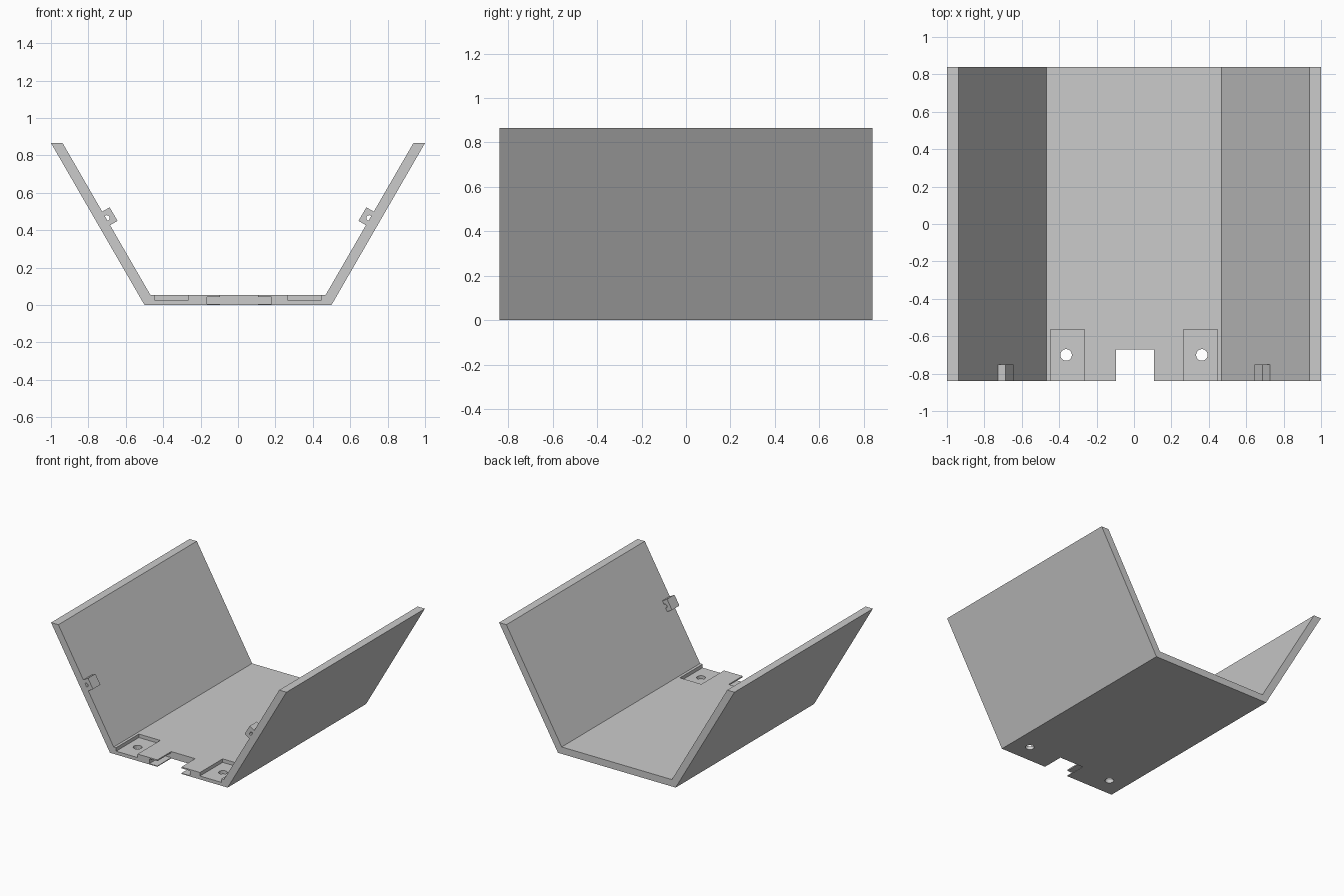
import bpy, bmesh, math
from mathutils import Matrix, Vector

if "Cube" in bpy.data.objects:
    bpy.data.objects.remove(bpy.data.objects["Cube"])

FRONT, BACK = -0.84, 0.84
THICK = 0.053
SLOPE = math.radians(60)

# Single plain grey plastic
grey = bpy.data.materials.new("grey plastic")
grey.use_nodes = True
colour = (0.6, 0.6, 0.6, 1)
grey.diffuse_color = colour
grey.node_tree.nodes["Principled BSDF"].inputs["Base Color"].default_value = colour


def finish(name, bm):
    bmesh.ops.recalc_face_normals(bm, faces=bm.faces)
    mesh = bpy.data.meshes.new(name)
    bm.to_mesh(mesh)
    bm.free()
    mesh.materials.append(grey)
    obj = bpy.data.objects.new(name, mesh)
    bpy.context.collection.objects.link(obj)
    return obj


def extrude_y(name, profile, y0, y1):
    bm = bmesh.new()
    face = bm.faces.new([bm.verts.new((x, y0, z)) for x, z in profile])
    out = bmesh.ops.extrude_face_region(bm, geom=[face])
    verts = [v for v in out["geom"] if isinstance(v, bmesh.types.BMVert)]
    bmesh.ops.translate(bm, verts=verts, vec=(0, y1 - y0, 0))
    return finish(name, bm)


def box(name, x0, x1, y0, y1, z0, z1):
    return extrude_y(name, [(x0, z0), (x1, z0), (x1, z1), (x0, z1)], y0, y1)


def cylinder(name, radius, depth, centre, sides, rotation=Matrix()):
    bm = bmesh.new()
    bmesh.ops.create_cone(bm, cap_ends=True, segments=sides, radius1=radius,
                          radius2=radius, depth=depth,
                          matrix=Matrix.Translation(centre) @ rotation)
    return finish(name, bm)


def carve(obj, cutters):
    for cutter in cutters:
        cutter.hide_render = True
        mod = obj.modifiers.new("cut", "BOOLEAN")
        mod.operation = "DIFFERENCE"
        mod.solver = "EXACT"
        mod.object = cutter
        bpy.ops.object.select_all(action="DESELECT")
        bpy.context.view_layer.objects.active = obj
        bpy.ops.object.modifier_apply(modifier=mod.name)
        bpy.data.objects.remove(cutter)


# Tray: flat base with two outward sloping walls
half = [(0.5, 0), (1, 0.866), (0.938, 0.866), (0.468, THICK)]
tray = extrude_y("tray", half + [(-x, z) for x, z in reversed(half)], FRONT, BACK)

# Front notch with a groove along each of its edges
cutters = [box("notch", -0.097, 0.107, -1, -0.672, -0.1, 0.2),
           box("groove", -0.165, 0.18, -1, -0.672, 0.006, 0.043)]

# Recessed screw pads and their through holes
for side in (-1, 1):
    xs = sorted((side * 0.265, side * 0.447))
    cutters.append(box("pad_recess", *xs, -1, -0.565, 0.026, 0.2))
    cutters.append(cylinder("screw_hole", 0.031, 0.4, (side * 0.363, -0.7, 0), 24))
carve(tray, cutters)

# Small drilled lugs on the inner walls
for side, name in ((1, "left_lug"), (-1, "right_lug")):
    along = Vector((side * math.cos(SLOPE), math.sin(SLOPE)))
    inward = Vector((-side * math.sin(SLOPE), math.cos(SLOPE)))
    foot = Vector((side * 0.705, 0.463))
    corners = [foot + along * a + inward * b
               for a, b in ((-0.042, -0.012), (0.042, -0.012), (0.042, 0.046), (-0.042, 0.046))]
    lug = extrude_y(name, corners, FRONT, -0.75)
    hole = foot + inward * 0.004
    carve(lug, [cylinder("lug_hole", 0.015, 0.4, (hole.x, FRONT, hole.y), 12,
                         Matrix.Rotation(math.pi / 2, 4, "X"))])
